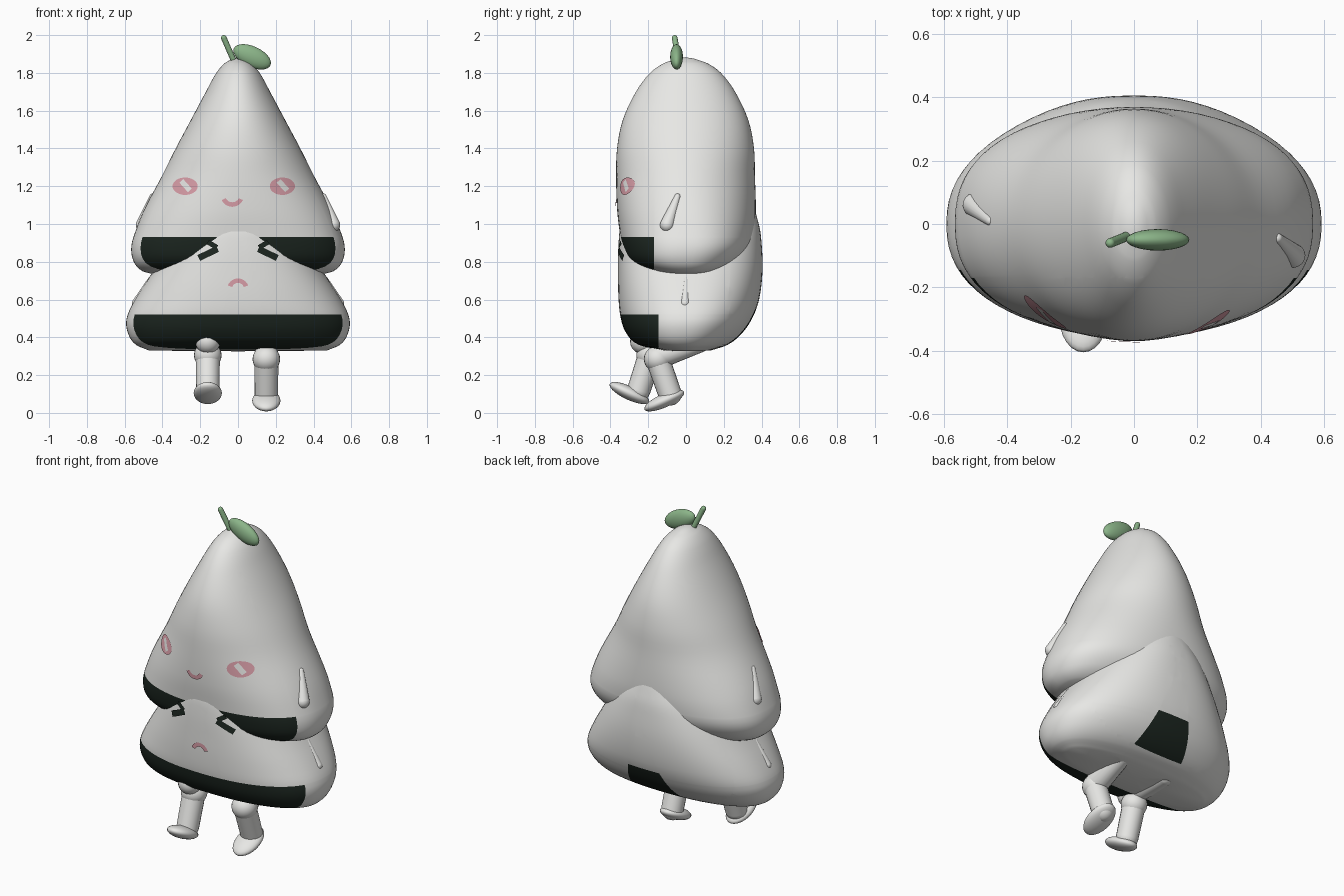
import bpy, bmesh, math
from mathutils import Vector, Matrix

if "Cube" in bpy.data.objects:
    bpy.data.objects.remove(bpy.data.objects["Cube"])


def material(name, rgb):
    m = bpy.data.materials.new(name)
    m.use_nodes = True
    m.diffuse_color = (*rgb, 1)
    m.node_tree.nodes["Principled BSDF"].inputs["Base Color"].default_value = (*rgb, 1)
    return m


RICE = material("rice white", (0.8, 0.8, 0.78))
SEAWEED = material("seaweed black", (0.012, 0.02, 0.015))
PINK = material("blush pink", (0.69, 0.34, 0.39))
GREEN = material("leaf green", (0.26, 0.46, 0.25))


def finish(name, bm, *mats):
    mesh = bpy.data.meshes.new(name)
    bm.to_mesh(mesh)
    bm.free()
    obj = bpy.data.objects.new(name, mesh)
    bpy.context.collection.objects.link(obj)
    for m in mats:
        mesh.materials.append(m)
    for p in mesh.polygons:
        p.use_smooth = True
    return obj


# Body profiles: height, half width, front y, back y, roundness power
UPPER = [(0.73, 0.43, -0.12, 0.14, 2.4), (0.75, 0.505, -0.22, 0.215, 2.4),
         (0.80, 0.552, -0.305, 0.29, 2.4), (0.88, 0.565, -0.338, 0.345, 2.4),
         (0.97, 0.54, -0.353, 0.365, 2.3), (1.08, 0.495, -0.365, 0.37, 2.15),
         (1.25, 0.405, -0.37, 0.365, 2), (1.4, 0.33, -0.365, 0.36, 2),
         (1.55, 0.25, -0.335, 0.33, 2), (1.7, 0.17, -0.265, 0.26, 2),
         (1.8, 0.115, -0.19, 0.185, 2), (1.85, 0.072, -0.12, 0.115, 2),
         (1.875, 0.03, -0.05, 0.045, 2)]
LOWER = [(0.33, 0.47, -0.12, 0.13, 2.3), (0.36, 0.54, -0.25, 0.22, 2.3),
         (0.42, 0.582, -0.315, 0.295, 2.3), (0.5, 0.59, -0.345, 0.35, 2.3),
         (0.6, 0.545, -0.357, 0.387, 2.3), (0.75, 0.45, -0.36, 0.405, 2.4),
         (0.9, 0.36, -0.357, 0.4, 2.4), (1.0, 0.295, -0.343, 0.385, 2.3),
         (1.18, 0.17, -0.26, 0.32, 2), (1.35, 0.06, -0.12, 0.16, 2)]


def section(profile, z):
    """Smoothly interpolated half width, front, back and power at a height."""
    z = min(max(z, profile[0][0]), profile[-1][0])
    i = max(k for k in range(len(profile) - 1) if profile[k][0] <= z)
    a, b = profile[i], profile[i + 1]
    p, n = profile[max(i - 1, 0)], profile[min(i + 2, len(profile) - 1)]
    h = b[0] - a[0]
    t = (z - a[0]) / h
    out = []
    for k in range(1, 5):
        m0 = (b[k] - p[k]) / (b[0] - p[0]) * h
        m1 = (n[k] - a[k]) / (n[0] - a[0]) * h
        out.append((2*t**3 - 3*t*t + 1) * a[k] + (t**3 - 2*t*t + t) * m0
                   + (3*t*t - 2*t**3) * b[k] + (t**3 - t*t) * m1)
    return out


def front(x, z):
    """Foremost body surface at a point of the face."""
    best = 0
    for profile in (UPPER, LOWER):
        if profile[0][0] <= z <= profile[-1][0]:
            w, f, b, power = section(profile, z)
            r = max(0, 1 - abs(x / w) ** power) ** (1 / power)
            best = min(best, (f + b) / 2 + (f - b) / 2 * r)
    return best


def body(name, profile, cuts, is_seaweed, segments=72, steps=4):
    bm = bmesh.new()
    heights = [a[0] + (b[0] - a[0]) * s / steps
               for a, b in zip(profile, profile[1:]) for s in range(steps)] + [profile[-1][0]]
    rings = []
    for z in heights:
        w, f, b, power = section(profile, z)
        ring = []
        for k in range(segments):
            c, s = (fn(2 * math.pi * k / segments) for fn in (math.cos, math.sin))
            x = math.copysign(abs(c) ** (2 / power), c) * w
            y = (f + b) / 2 + math.copysign(abs(s) ** (2 / power), s) * (b - f) / 2
            ring.append(bm.verts.new((x, y, z)))
        rings.append(ring)
    for lo, hi in zip(rings, rings[1:]):
        for k in range(segments):
            j = (k + 1) % segments
            bm.faces.new((lo[k], lo[j], hi[j], hi[k]))
    # rounded end caps
    for ring, dz in ((rings[0], -0.004), (rings[-1], 0.008)):
        mid = sum((v.co for v in ring), Vector()) / segments
        tip = bm.verts.new(mid + Vector((0, 0, dz)))
        for k in range(segments):
            bm.faces.new((ring[k], ring[(k + 1) % segments], tip))
    # clean borders for the seaweed
    for co, no in cuts:
        bmesh.ops.bisect_plane(bm, geom=bm.verts[:] + bm.edges[:] + bm.faces[:],
                               plane_co=co, plane_no=no, dist=1e-5)
    bmesh.ops.recalc_face_normals(bm, faces=bm.faces[:])
    for f in bm.faces:
        f.material_index = int(is_seaweed(f.calc_center_median()))
    return finish(name, bm, RICE, SEAWEED)


body("upper_rice_body", UPPER, [((0, 0, 0.93), (0, 0, 1)), ((0, -0.17, 0), (0, 1, 0))],
     lambda c: c.z < 0.93 and c.y < -0.17)


def in_back_patch(c):
    spread = 0.35 * (0.55 - c.z)
    return c.y > 0.23 and c.z < 0.55 and -0.08 - spread < c.x < 0.13 + spread


body("lower_rice_body", LOWER,
     [((0, 0, 0.52), (0, 0, 1)), ((0, -0.145, 0), (0, 1, 0)), ((0, 0, 0.55), (0, 0, 1)),
      ((0, 0.23, 0), (0, 1, 0)), ((0.13, 0, 0.55), (1, 0, 0.35)), ((-0.08, 0, 0.55), (-1, 0, 0.35))],
     lambda c: (c.z < 0.52 and c.y < -0.145) or in_back_patch(c))


# Thin face details that follow the body surface
def plate(name, pairs, mat, lift=0.006):
    bm = bmesh.new()
    rows = [[bm.verts.new((x, front(x, z) - lift, z))
             for x, z in (Vector(p).lerp(Vector(q), t / 4) for t in range(5))] for p, q in pairs]
    for a, b in zip(rows, rows[1:]):
        for k in range(4):
            f = bm.faces.new((a[k], a[k + 1], b[k + 1], b[k]))
            f.normal_update()
            if f.normal.y > 0:
                f.normal_flip()
    return finish(name, bm, mat)


def bar(name, a, b, width, mat, lift=0.006):
    a, b = Vector(a), Vector(b)
    side = (b - a).orthogonal().normalized() * width / 2
    plate(name, [(p + side, p - side) for p in (a.lerp(b, t / 6) for t in range(7))], mat, lift)


def arc(name, x, z, r, start, end):
    angles = [math.radians(start + (end - start) * k / 12) for k in range(13)]
    plate(name, [[(x + q * math.cos(t), z + q * math.sin(t)) for q in (r - 0.012, r + 0.012)]
                 for t in angles], PINK)


for side, x in (("right", -0.28), ("left", 0.235)):
    angles = [math.pi * (0.02 + 0.96 * k / 16) for k in range(17)]
    plate(side + "_cheek", [[(x + 0.067 * math.cos(t), 1.2 + s * 0.046 * math.sin(t))
                             for s in (1, -1)] for t in angles], PINK)
    bar(side + "_cheek_shine", (x - 0.02, 1.228), (x + 0.025, 1.178), 0.028, RICE, 0.009)
for side, s in (("right", -1), ("left", 1)):
    bar(side + "_eye_low", (s * 0.108, 0.868), (s * 0.208, 0.82), 0.034, SEAWEED)
    bar(side + "_eye_high", (s * 0.112, 0.876), (s * 0.16, 0.905), 0.026, SEAWEED, 0.008)
arc("smiling_mouth", -0.03, 1.153, 0.05, 205, 335)
arc("frowning_mouth", 0, 0.655, 0.045, 20, 160)


# Limbs, leaf and stem
def capsule(name, a, b, r1, r2, mat=RICE):
    a, b = Vector(a), Vector(b)
    axis = b - a
    turn = axis.to_track_quat('Z', 'Y').to_matrix().to_4x4()
    bm = bmesh.new()
    bmesh.ops.create_cone(bm, segments=20, radius1=r1, radius2=r2, depth=axis.length,
                          matrix=Matrix.Translation((a + b) / 2) @ turn)
    for p, r in ((a, r1), (b, r2)):
        bmesh.ops.create_uvsphere(bm, u_segments=20, v_segments=10, radius=r,
                                  matrix=Matrix.Translation(p) @ turn)
    return finish(name, bm, mat)


def ellipsoid(name, center, radii, tilt, axis, mat=RICE):
    bm = bmesh.new()
    bmesh.ops.create_uvsphere(bm, u_segments=24, v_segments=14, radius=1,
                              matrix=Matrix.Translation(center)
                              @ Matrix.Rotation(math.radians(tilt), 4, axis)
                              @ Matrix.Diagonal((*radii, 1)))
    return finish(name, bm, mat)


capsule("upper_left_arm", (0.453, -0.045, 1.145), (0.503, -0.1, 0.995), 0.016, 0.038)
capsule("upper_right_arm", (-0.453, 0.01, 1.145), (-0.503, 0.06, 0.995), 0.016, 0.038)
for side, s in (("left", 1), ("right", -1)):
    capsule("lower_" + side + "_arm", (s * 0.463, 0, 0.71), (s * 0.536, -0.005, 0.58), 0.012, 0.026)

# side, x, then side-on (y, z) of hip, thigh end, knee, ankle, foot, and foot tilt
LEGS = [("left", 0.15, (0.08, 0.37), (-0.14, 0.3), (-0.15, 0.285), (-0.085, 0.1),
         (-0.115, 0.065), 24),
        ("right", -0.16, (0.07, 0.365), (-0.23, 0.378), (-0.19, 0.305), (-0.25, 0.12),
         (-0.3, 0.105), -25)]
for side, x, hip, thigh_end, knee, ankle, foot, tilt in LEGS:
    capsule(side + "_thigh", (x, *hip), (x, *thigh_end), 0.048, 0.066)
    ellipsoid(side + "_knee", (x, *knee), (0.073, 0.073, 0.07), 0, 'X')
    capsule(side + "_shin", (x, *knee), (x, *ankle), 0.064, 0.062)
    ellipsoid(side + "_foot", (x, *foot), (0.075, 0.115, 0.036), tilt, 'X')

ellipsoid("leaf", (0.075, -0.05, 1.885), (0.107, 0.034, 0.055), 25, 'Y', GREEN)
capsule("stem", (-0.025, -0.04, 1.87), (-0.075, -0.06, 1.985), 0.015, 0.015, GREEN)
